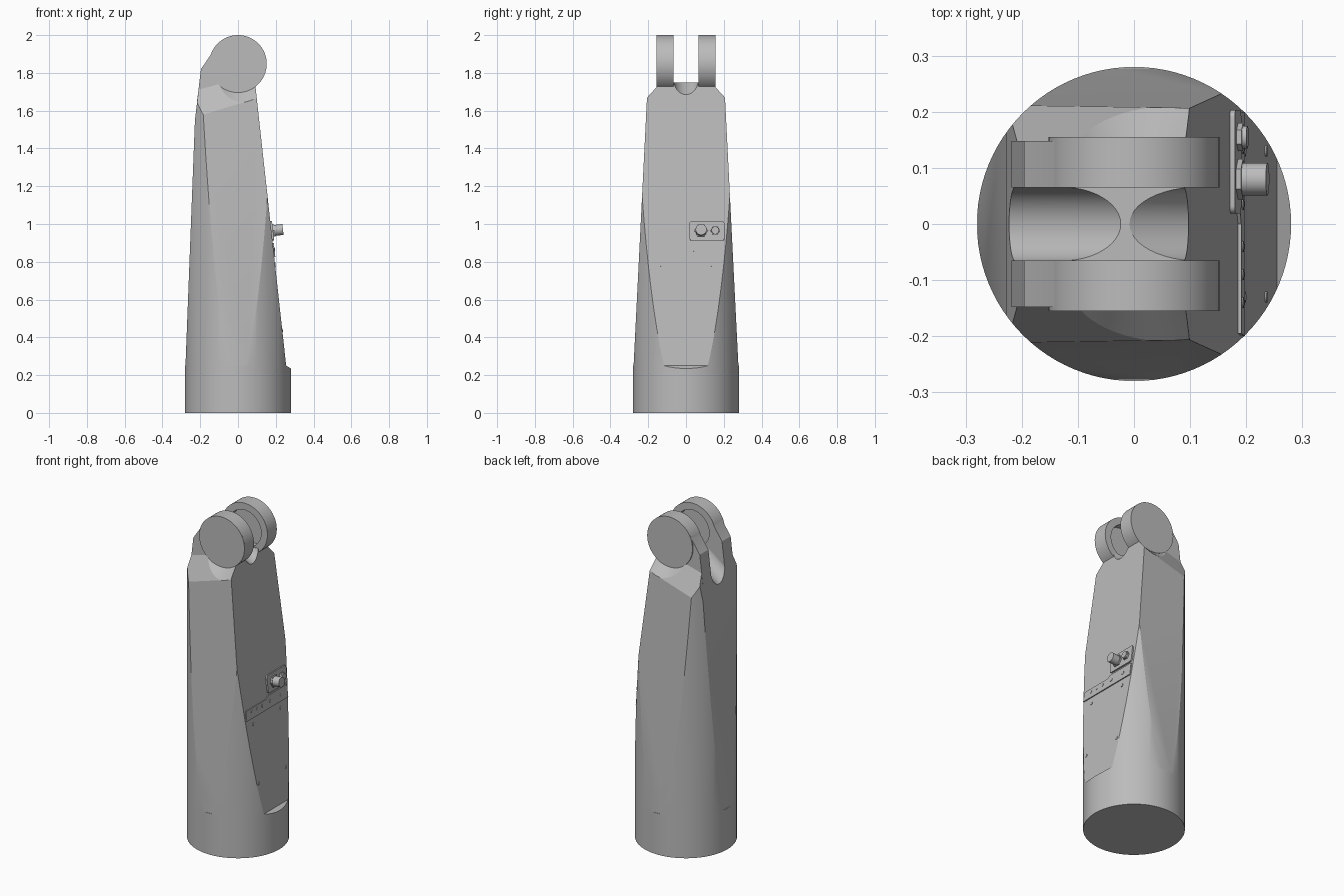
import bpy, bmesh, math
from mathutils import Vector, Matrix

if "Cube" in bpy.data.objects:
    bpy.data.objects.remove(bpy.data.objects["Cube"], do_unlink=True)

grey = bpy.data.materials.new("light grey")
grey.use_nodes = True
colour = (0.5, 0.5, 0.5, 1)
grey.diffuse_color = colour
grey.node_tree.nodes["Principled BSDF"].inputs["Base Color"].default_value = colour


def finish(name, bm, matrix=None):
    """Turn a bmesh into a named grey object."""
    if matrix:
        bm.transform(matrix)
    bmesh.ops.recalc_face_normals(bm, faces=bm.faces[:])
    mesh = bpy.data.meshes.new(name)
    bm.to_mesh(mesh)
    bm.free()
    mesh.materials.append(grey)
    obj = bpy.data.objects.new(name, mesh)
    bpy.context.collection.objects.link(obj)
    return obj


def prism(points, low, high):
    """Extrude a 2D outline along local z."""
    bm = bmesh.new()
    face = bm.faces.new([bm.verts.new((a, b, low)) for a, b in points])
    new = bmesh.ops.extrude_face_region(bm, geom=[face])["geom"]
    verts = [v for v in new if isinstance(v, bmesh.types.BMVert)]
    bmesh.ops.translate(bm, verts=verts, vec=(0, 0, high - low))
    return bm


def arc(cx, cy, r, start, end, n):
    steps = [math.radians(start + (end - start) * i / n) for i in range(n + 1)]
    return [(cx + r * math.cos(t), cy + r * math.sin(t)) for t in steps]


def circle(cx, cy, r, n):
    return arc(cx, cy, r, 0, 360, n)[:-1]


def slice_off(bm, point, normal):
    """Remove everything beyond a plane and close the cut."""
    geom = bm.verts[:] + bm.edges[:] + bm.faces[:]
    cut = bmesh.ops.bisect_plane(bm, geom=geom, plane_co=point, plane_no=normal,
                                 clear_outer=True)["geom_cut"]
    edges = [e for e in cut if isinstance(e, bmesh.types.BMEdge)]
    bmesh.ops.contextual_create(bm, geom=edges)


def carve(obj, cutter):
    mod = obj.modifiers.new("cut", "BOOLEAN")
    mod.operation = "DIFFERENCE"
    mod.solver = "EXACT"
    mod.object = cutter
    bpy.context.view_layer.objects.active = obj
    bpy.ops.object.modifier_apply(modifier=mod.name)
    bpy.data.objects.remove(cutter, do_unlink=True)


def frame(xa, ya, za, origin):
    m = Matrix((xa, ya, za)).transposed().to_4x4()
    m.translation = origin
    return m


R, SPLIT, PIVOT = 0.28, 0.25, 1.848
side = frame((1, 0, 0), (0, 0, 1), (0, -1, 0), (0, 0, 0))  # outline in x-z, depth along -y

# Round foot with a sloping ledge
bm = prism(circle(0, 0, R, 96), 0, SPLIT)
slice_off(bm, (0.255, 0, SPLIT), Vector((0.6, 0, 1)))
parts = [finish("base", bm)]

# Column: a cylinder planed down on all sides
bm = prism(circle(0, 0, R, 96), SPLIT, 1.75)
slice_off(bm, (0.255, 0, SPLIT), Vector((1, 0, 0.11)))
slice_off(bm, (-R, 0, 0.2), Vector((-1, 0, 0.0385)))
slice_off(bm, (-0.228, 0, 1.55), Vector((-1, 0, 0.12)))
for s in (-1, 1):
    slice_off(bm, (0, s * R, 0.2), Vector((0, s, 0.05)))
    slice_off(bm, (0, s * 0.206, 1.64), Vector((-0.27, s * 2.2, 1)))
column = finish("column", bm)

# Flared clearance around each pivot disc
for s in (-1, 1):
    bm = bmesh.new()
    bmesh.ops.create_cone(bm, cap_ends=True, segments=64, radius1=0.145, radius2=0.225, depth=0.08)
    turn = Matrix.Rotation(-s * math.pi / 2, 4, "X")
    carve(column, finish("cutter", bm, Matrix.Translation((0, s * 0.187, PIVOT)) @ turn))

# Two sloping round-bottomed grooves between the fork arms
groove = [(0.066, 0.4), (-0.066, 0.4)] + arc(0, 0.066, 0.066, 180, 360, 24)
for s, slope in ((1, 0.62), (-1, 0.78)):
    out = Vector((s, 0, -slope)).normalized()
    across = Vector((0, 1, 0))
    up = Vector((s * slope, 0, 1)).normalized()
    m = frame(across, up, out, (s * 0.015 - 0.015, 0, 1.745))
    carve(column, finish("cutter", prism(groove, -0.1, 0.5), m))
parts.append(column)

# Fork arms with bored inner faces and outer caps
outline = [(-0.218, 1.64), (0.09, 1.64)] + arc(0, PIVOT, 0.152, -53, 161, 56) + [(-0.196, 1.82)]
for s, word in ((-1, "front"), (1, "back")):
    lo, hi = sorted((-s * 0.065, -s * 0.148))
    arm = finish(word + "_fork_arm", prism(outline, lo, hi), side)
    lo, hi = sorted((-s * 0.05, -s * 0.11))
    carve(arm, finish("cutter", prism(circle(0, PIVOT, 0.11, 64), lo, hi), side))
    lo, hi = sorted((-s * 0.148, -s * 0.155))
    cap = finish(word + "_pivot_cap", prism(circle(0, PIVOT, 0.152, 72), lo, hi), side)
    parts += [arm, cap]

# Sloping service face: local x = y, local y = height up the slope, local z = outward
out = Vector((1, 0, 0.11)).normalized()
up = Vector((-0.11, 0, 1)).normalized()
panel = frame(Vector((0, 1, 0)), up, out, (0.2825, 0, 0))

# Raised strip with a tab that carries the connectors
strip = [(-0.2, 0.83), (0.2, 0.83), (0.2, 0.905), (0.02, 0.905), (0, 0.89), (-0.195, 0.89)]
parts.append(finish("cover_strip", prism(strip, -0.01, 0.006), panel))
tab = (arc(0.19, 0.93, 0.013, -90, 0, 5) + arc(0.19, 1.008, 0.013, 0, 90, 5)
       + arc(0.032, 1.008, 0.013, 90, 180, 5) + arc(0.032, 0.93, 0.013, 180, 270, 5))
parts.append(finish("connector_plate", prism(tab, -0.01, 0.009), panel))

# Connectors: hex collar then round plug
for word, u, collar, plug, length in (("large", 0.08, 0.036, 0.029, 0.062),
                                      ("small", 0.155, 0.025, 0.02, 0.026)):
    v = 0.97
    parts.append(finish(word + "_collar", prism(circle(u, v, collar, 6), 0, 0.018), panel))
    parts.append(finish(word + "_plug", prism(circle(u, v, plug, 32), 0, length), panel))

# Screw heads
screws = [(u, 0.868, 0.008) for u in (-0.14, -0.09, -0.04, 0.035, 0.135)]
screws += [(s * 0.13, v, 0.003) for s in (-1, 1) for v in (0.79, 0.44)]
for u, v, top in screws:
    parts.append(finish("screw", prism(circle(u, v, 0.01, 16), -0.005, top), panel))

for obj in bpy.context.scene.objects:
    obj.select_set(obj in parts)
bpy.context.view_layer.objects.active = column
bpy.ops.object.shade_smooth_by_angle(angle=math.radians(20))
